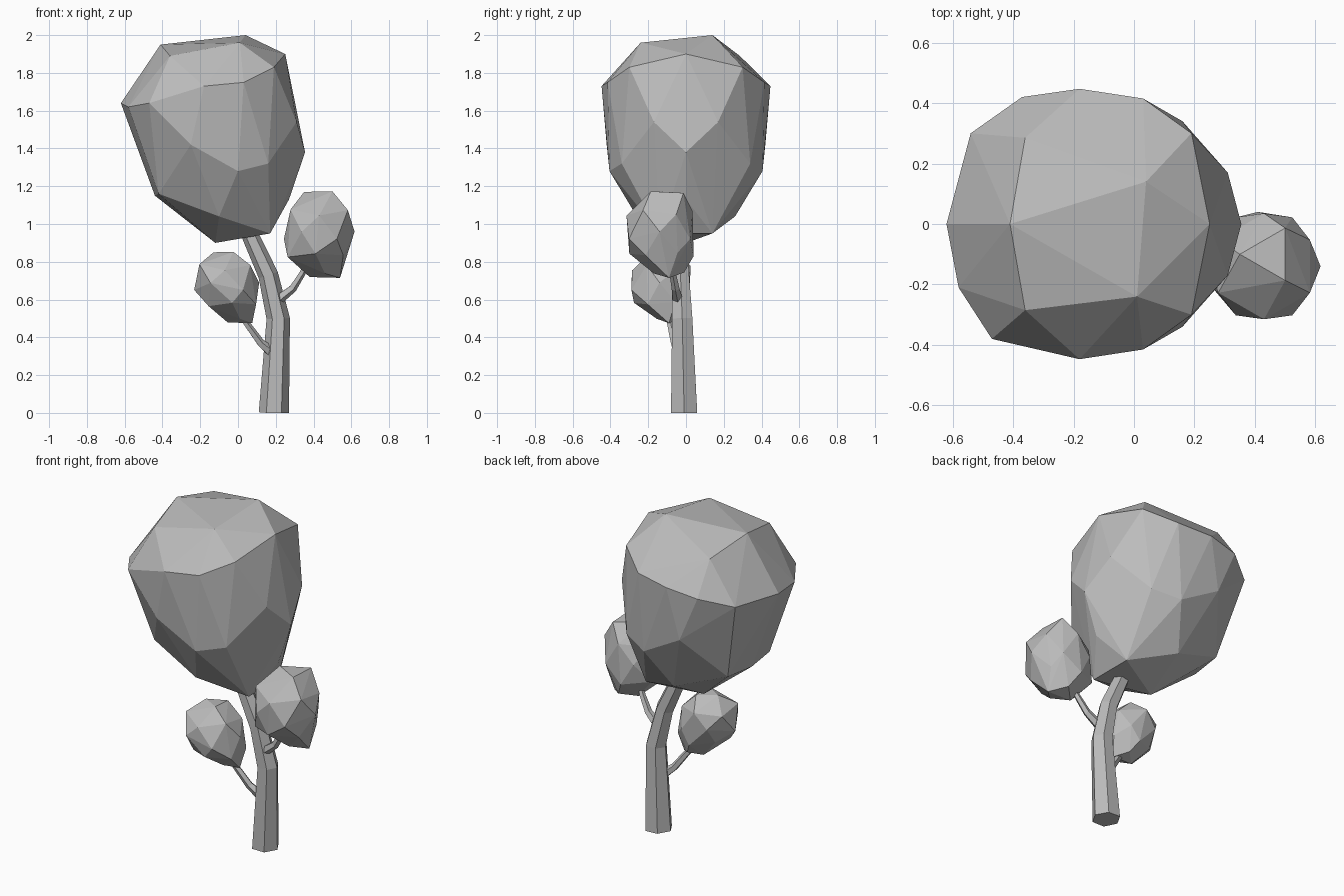
import bpy
import bmesh
from math import cos, sin, pi
from mathutils import Vector

default_cube = bpy.data.objects.get("Cube")
if default_cube:
    bpy.data.objects.remove(default_cube, do_unlink=True)

# One plain grey for the whole tree
grey = bpy.data.materials.new("plain grey")
grey.use_nodes = True
colour = (0.5, 0.5, 0.5, 1)
grey.diffuse_color = colour
grey.node_tree.nodes["Principled BSDF"].inputs["Base Color"].default_value = colour


def finish(bm, name):
    """Turn a bmesh into a flat-shaded object."""
    bmesh.ops.recalc_face_normals(bm, faces=bm.faces)
    mesh = bpy.data.meshes.new(name)
    bm.to_mesh(mesh)
    bm.free()
    mesh.materials.append(grey)
    obj = bpy.data.objects.new(name, mesh)
    bpy.context.collection.objects.link(obj)
    return obj


def hull(name, points):
    """Faceted convex lump around a set of points."""
    bm = bmesh.new()
    for point in points:
        bm.verts.new(point)
    result = bmesh.ops.convex_hull(bm, input=bm.verts)
    loose = set(result["geom_interior"]) | set(result["geom_unused"])
    loose = [item for item in loose if isinstance(item, bmesh.types.BMVert)]
    bmesh.ops.delete(bm, geom=loose, context="VERTS")
    return finish(bm, name)


def clump(name, rows):
    """Small leaf ball from staggered rings: centre, radius, corner count."""
    points = []
    for index, (x, y, z, radius, corners) in enumerate(rows):
        for k in range(corners):
            angle = 2 * pi * (k + index / 2) / corners + pi
            lift = 0.02 * sin(3 * k + index)
            points.append((x + radius * cos(angle), y + radius * sin(angle), z + lift))
    return hull(name, points)


def limb(name, path, radii, sides=6):
    """Tapered tube with flat sides, square to its path."""
    path = [Vector(point) for point in path]
    bm = bmesh.new()
    rings = []
    for index, (centre, radius) in enumerate(zip(path, radii)):
        before = path[max(index - 1, 0)]
        after = path[min(index + 1, len(path) - 1)]
        tangent = (after - before).normalized()
        across = Vector((0, 1, 0)).cross(tangent).normalized()
        along = tangent.cross(across)
        ring = []
        for k in range(sides):
            angle = 2 * pi * k / sides
            spot = centre + radius * (across * cos(angle) + along * sin(angle))
            spot.z = max(spot.z, 0)
            ring.append(bm.verts.new(spot))
        rings.append(ring)
    for low, high in zip(rings, rings[1:]):
        for k in range(sides):
            n = (k + 1) % sides
            bm.faces.new((low[k], low[n], high[n], high[k]))
    bm.faces.new(rings[0])
    bm.faces.new(rings[-1])
    return finish(bm, name)


# Main crown: points shared by both halves, then the ones on one side only
paired = [
    (-0.36, 0.285, 1.89), (0.19, 0.3, 1.83), (0.31, 0.17, 1.54),
    (0.16, 0.34, 1.32), (0, 0.405, 1.28), (-0.25, 0.42, 1.42),
    (0.03, 0.415, 1.75), (-0.18, 0.447, 1.73), (-0.42, 0.2, 1.16),
    (-0.1, 0.26, 1.04), (0.17, 0.14, 0.95),
]
single = [
    (-0.41, 0, 1.95), (0.25, 0, 1.9), (0.04, 0.14, 2), (0.01, -0.24, 1.96),
    (-0.62, 0, 1.64), (-0.58, -0.21, 1.62), (-0.47, -0.38, 1.64),
    (-0.54, 0.3, 1.65), (-0.37, 0.42, 1.7), (0.355, 0, 1.38),
    (0.27, 0, 1.13), (-0.12, 0, 0.9), (-0.44, 0, 1.15),
]
hull("main_crown", single + paired + [(x, -y, z) for x, y, z in paired])

# Two side leaf balls
clump("left_leaf_ball", [
    (0.45, -0.1, 1.17, 0.1, 3),
    (0.43, -0.14, 1.06, 0.175, 6),
    (0.43, -0.14, 0.94, 0.187, 6),
    (0.41, -0.13, 0.84, 0.17, 6),
    (0.46, -0.09, 0.73, 0.08, 4),
])
clump("right_leaf_ball", [
    (-0.06, -0.12, 0.85, 0.07, 3),
    (-0.07, -0.13, 0.77, 0.155, 6),
    (-0.06, -0.14, 0.67, 0.172, 6),
    (-0.03, -0.13, 0.58, 0.145, 6),
    (0.01, -0.09, 0.49, 0.065, 4),
])

# Trunk and branches
limb("trunk",
     [(0.19, -0.01, 0), (0.213, -0.02, 0.5), (0.16, -0.03, 0.73),
      (0.06, -0.035, 0.95), (0.02, -0.035, 1.05)],
     [0.08, 0.062, 0.053, 0.045, 0.04])
limb("left_branch",
     [(0.2, -0.04, 0.59), (0.29, -0.055, 0.66), (0.34, -0.07, 0.74), (0.38, -0.09, 0.82)],
     [0.03, 0.022, 0.018, 0.015], 5)
limb("right_branch",
     [(0.18, -0.04, 0.32), (0.12, -0.06, 0.37), (0.04, -0.085, 0.48), (0, -0.1, 0.54)],
     [0.03, 0.022, 0.018, 0.015], 5)
